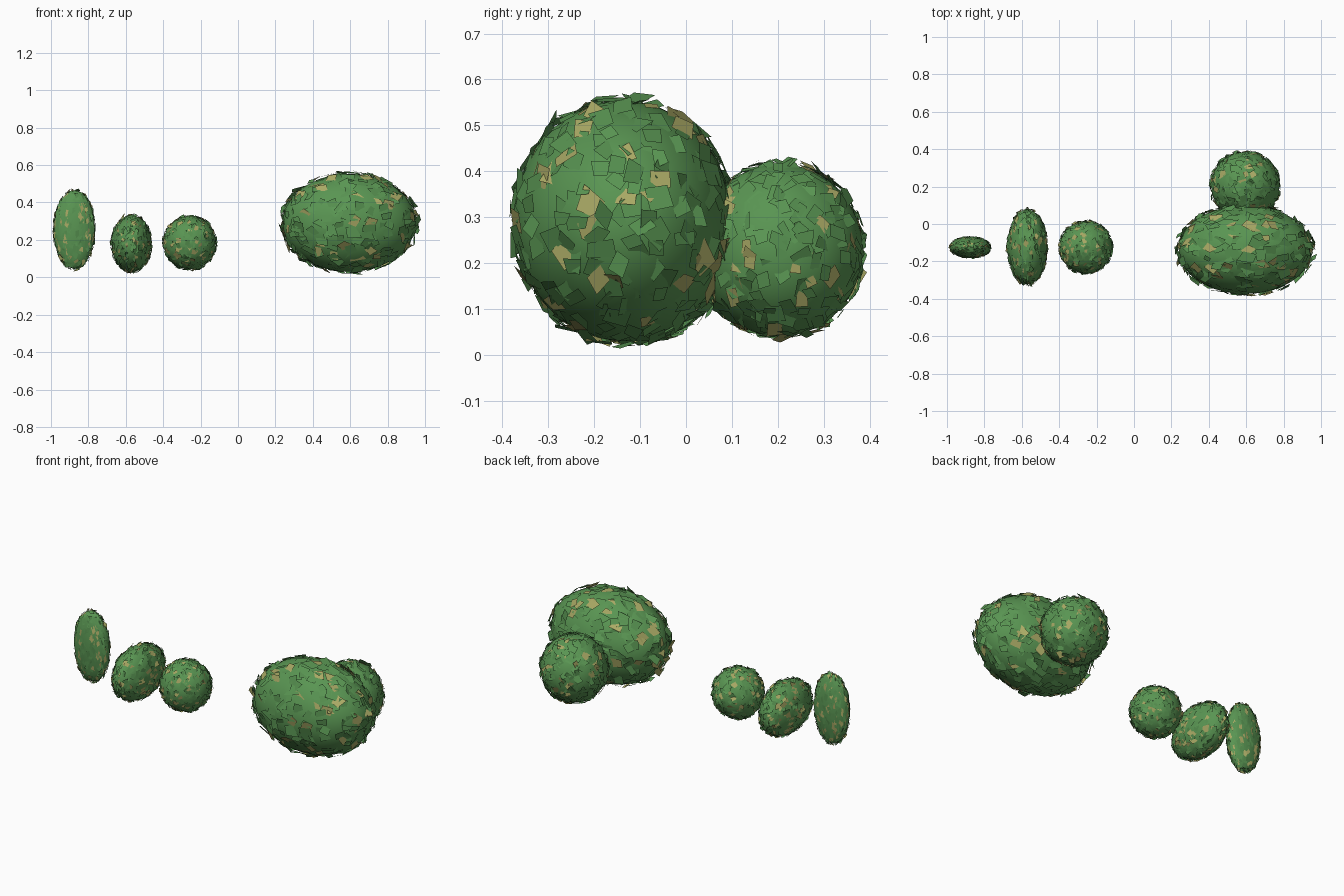
import bpy, bmesh, math, random
from mathutils import Vector

if "Cube" in bpy.data.objects:
    bpy.data.objects.remove(bpy.data.objects["Cube"])

random.seed(7)


def material(name, rgb):
    m = bpy.data.materials.new(name)
    m.diffuse_color = (*rgb, 1)
    m.use_nodes = True
    m.node_tree.nodes["Principled BSDF"].inputs["Base Color"].default_value = m.diffuse_color
    return m


GREEN = material("leaf_green", (0.10, 0.30, 0.085))
OLIVE = material("dry_leaf", (0.40, 0.40, 0.13))


def add_object(name, bm, centre, radii):
    mesh = bpy.data.meshes.new(name)
    bm.to_mesh(mesh)
    bm.free()
    mesh.materials.append(GREEN)
    mesh.materials.append(OLIVE)
    obj = bpy.data.objects.new(name, mesh)
    obj.location = centre
    obj.scale = radii
    bpy.context.collection.objects.link(obj)


def bush_core(name, centre, radii):
    # Smooth rounded body
    bm = bmesh.new()
    bmesh.ops.create_icosphere(bm, subdivisions=4, radius=1)
    for f in bm.faces:
        f.smooth = True
    add_object(name, bm, centre, radii)


def bush_leaves(name, centre, radii, count):
    # Irregular flat leaf cards spread evenly, lying roughly along the surface
    bm = bmesh.new()
    for i in range(count):
        z = 1 - 2 * (i + random.random()) / count
        a = i * 2.39996 + random.uniform(-0.3, 0.3)
        r = math.sqrt(max(0, 1 - z * z))
        n = Vector((r * math.cos(a), r * math.sin(a), z))
        tilted = (n + Vector([random.uniform(-0.33, 0.33) for _ in range(3)])).normalized()
        u = tilted.orthogonal().normalized()
        v = tilted.cross(u)
        spin = random.uniform(0, math.tau)
        u, v = (u * math.cos(spin) + v * math.sin(spin),
                v * math.cos(spin) - u * math.sin(spin))
        w, h = random.uniform(0.06, 0.12), random.uniform(0.06, 0.13)
        p = n * random.uniform(0.99, 1.045)
        corners = [p + u * sx * w * random.uniform(0.6, 1.2)
                   + v * sy * h * random.uniform(0.6, 1.2)
                   for sx, sy in ((-1, -1), (1, -1), (1, 1), (-1, 1))]
        f = bm.faces.new([bm.verts.new(c) for c in corners])
        f.material_index = 1 if random.random() < 0.22 else 0
    add_object(name, bm, centre, radii)


# Centre, radii and leaf count of each bush
BUSHES = {
    "tall_thin_bush": ((-0.875, -0.125, 0.255), (0.110, 0.058, 0.208), 400),
    "deep_oval_bush": ((-0.570, -0.123, 0.180), (0.106, 0.200, 0.152), 400),
    "small_round_bush": ((-0.258, -0.125, 0.185), (0.140, 0.140, 0.142), 400),
    "large_wide_bush": ((0.595, -0.137, 0.292), (0.356, 0.237, 0.262), 400),
    "rear_round_bush": ((0.595, 0.205, 0.228), (0.183, 0.180, 0.188), 400),
}
for name, (centre, radii, count) in BUSHES.items():
    bush_core(name + "_body", centre, radii)
    bush_leaves(name + "_leaves", centre, radii, count)
